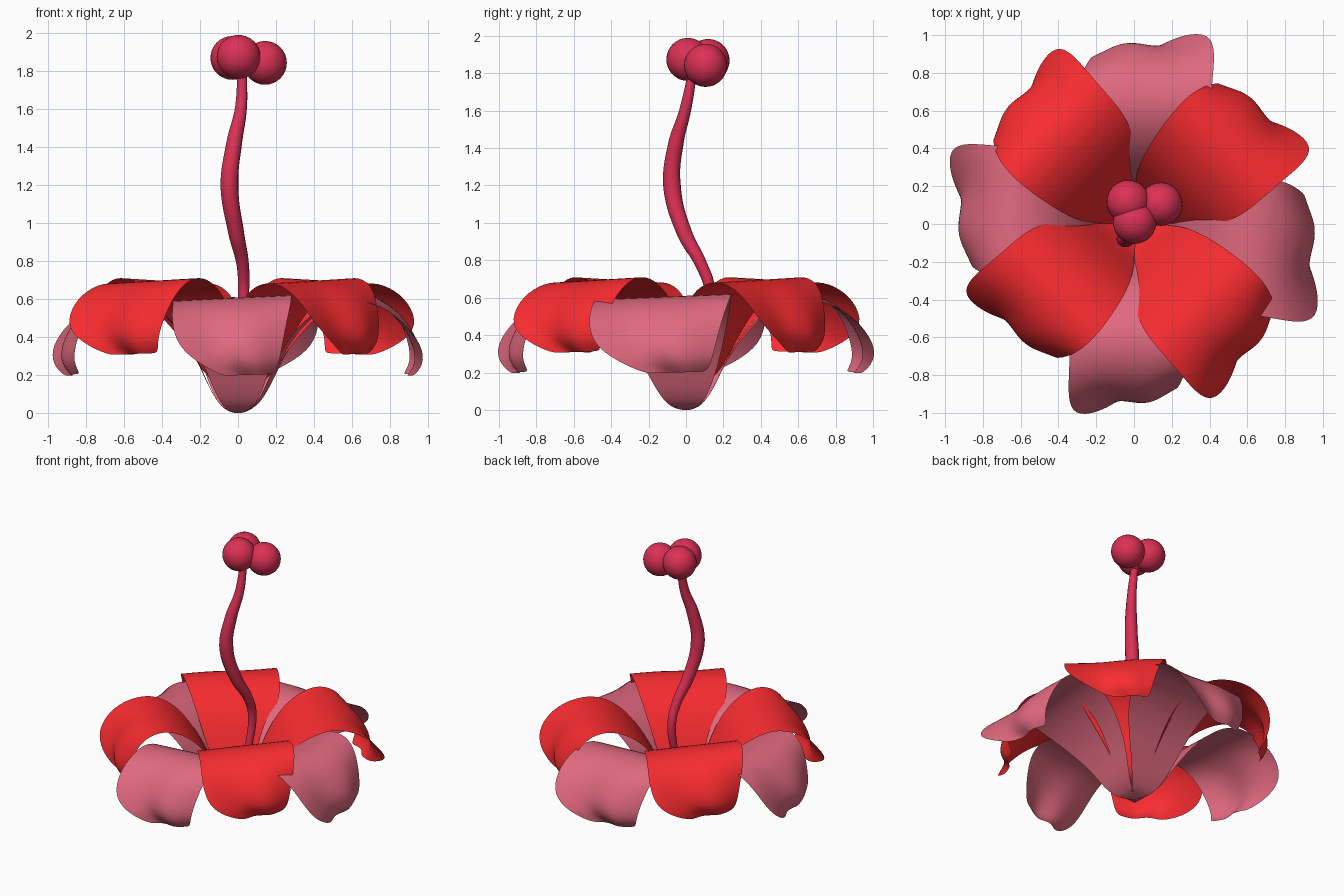
import bpy, math

if "Cube" in bpy.data.objects:
    bpy.data.objects.remove(bpy.data.objects["Cube"])

def material(name, rgb):
    m = bpy.data.materials.new(name)
    m.diffuse_color = (*rgb, 1)
    m.use_nodes = True
    m.node_tree.nodes["Principled BSDF"].inputs["Base Color"].default_value = m.diffuse_color
    return m

PINK = material("outer_pink", (0.74, 0.14, 0.21))
RED = material("inner_red", (0.95, 0.025, 0.03))
CRIMSON = material("stamen_crimson", (0.72, 0.03, 0.09))

# Petal rows from base to curled tip: radius, height, left edge, right edge, lobe weight
ROWS = [(0, 0, -.02, .02, 0), (.09, .02, -.09, .09, 0), (.16, .14, -.15, .155, 0),
        (.21, .26, -.19, .21, 0), (.31, .43, -.235, .32, 0), (.44, .55, -.265, .39, 0),
        (.60, .62, -.29, .405, 0), (.76, .59, -.29, .415, .3), (.88, .50, -.265, .43, .8),
        (.965, .36, -.23, .40, 1.2), (.965, .26, -.21, .26, 1), (.91, .20, -.18, .13, .8)]
# Radial waviness across the petal, left edge to right edge
LOBES = [-.07, -.04, -.01, 0, -.01, -.02, -.01, .015, .04]

def petal_mesh(name, mat):
    n = len(LOBES)
    verts, faces = [], []
    for r, z, a, b, w in ROWS:
        for i, lobe in enumerate(LOBES):
            s = i / (n - 1)
            tilt = .03 * (.5 - s) * min(1, z / .6)
            verts.append((a + (b - a) * s, r + lobe * w, z + tilt))
    for j in range(len(ROWS) - 1):
        for i in range(n - 1):
            k = j * n + i
            faces.append((k, k + 1, k + n + 1, k + n))
    me = bpy.data.meshes.new(name)
    me.from_pydata(verts, [], faces)
    me.polygons.foreach_set("use_smooth", [True] * len(faces))
    me.materials.append(mat)
    return me

def whorl(name, mat, petals, scale, lift):
    me = petal_mesh(name, mat)
    for i, (ang, wide, long) in enumerate(petals):
        ob = bpy.data.objects.new(f"{name}_{i + 1}", me)
        bpy.context.collection.objects.link(ob)
        ob.rotation_euler.z = math.radians(ang)
        ob.scale = (scale * wide, scale * long, scale)
        ob.location.z = lift
        sub = ob.modifiers.new("smooth", 'SUBSURF')
        sub.levels = sub.render_levels = 2

# Two whorls of four petals: angle, width factor, length factor
whorl("outer_petal", PINK, [(0, 1, 1), (90, 1, .97), (182, .89, .99), (265, 1.04, 1)], 1.0, 0.0)
whorl("inner_petal", RED, [(45, 1, 1), (135, 1, .94), (225, .98, 1), (315, 1, 1)], 0.95, 0.12)

# Curved, swelling style
path = [(0, .02, .10, .022), (.02, .09, .38, .025), (.03, .125, .65, .03), (.025, .08, .78, .033),
        (-.01, -.01, .95, .042), (-.045, -.075, 1.2, .048), (-.02, -.055, 1.42, .042),
        (.015, -.005, 1.6, .032), (.022, .035, 1.80, .025)]
cu = bpy.data.curves.new("style", 'CURVE')
cu.dimensions = '3D'
cu.bevel_depth = 1.0
cu.bevel_resolution = 4
cu.use_fill_caps = True
sp = cu.splines.new('BEZIER')
sp.bezier_points.add(len(path) - 1)
for p, (x, y, z, r) in zip(sp.bezier_points, path):
    p.co = (x, y, z)
    p.radius = r
    p.handle_left_type = p.handle_right_type = 'AUTO'
cu.materials.append(CRIMSON)
bpy.context.collection.objects.link(bpy.data.objects.new("style", cu))

# Three stigma balls
for i, c in enumerate([(.003, .01, 1.874), (-.03, .118, 1.868), (.142, .105, 1.842)]):
    bpy.ops.mesh.primitive_uv_sphere_add(segments=32, ring_count=16, radius=.115, location=c)
    ob = bpy.context.object
    ob.name = f"stigma_ball_{i + 1}"
    ob.data.materials.append(CRIMSON)
    bpy.ops.object.shade_smooth()
